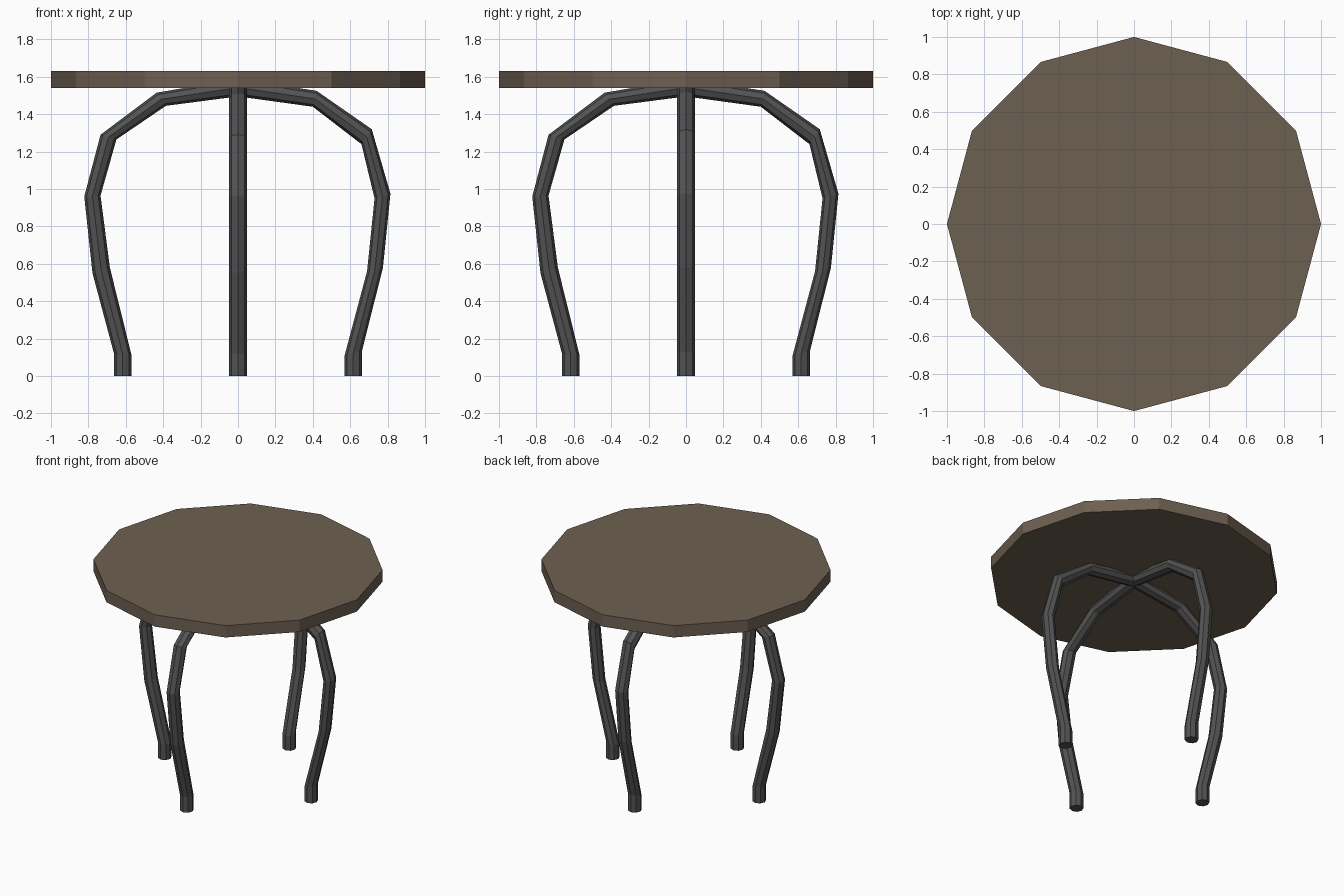
import bpy, bmesh, math
from mathutils import Vector, Matrix

cube = bpy.data.objects.get("Cube")
if cube:
    bpy.data.objects.remove(cube, do_unlink=True)


def make_material(name, rgb):
    mat = bpy.data.materials.new(name)
    mat.use_nodes = True
    mat.diffuse_color = (*rgb, 1)
    mat.node_tree.nodes["Principled BSDF"].inputs["Base Color"].default_value = (*rgb, 1)
    return mat


def add_object(name, bm, mat):
    bmesh.ops.recalc_face_normals(bm, faces=bm.faces)
    mesh = bpy.data.meshes.new(name)
    bm.to_mesh(mesh)
    bm.free()
    mesh.materials.append(mat)
    obj = bpy.data.objects.new(name, mesh)
    bpy.context.collection.objects.link(obj)
    return obj


wood = make_material("brown wood", (0.155, 0.117, 0.083))
metal = make_material("dark grey metal", (0.085, 0.085, 0.085))

# Twelve-sided seat slab
bm = bmesh.new()
bmesh.ops.create_cone(bm, cap_ends=True, segments=12, radius1=1, radius2=1, depth=0.09,
                      matrix=Matrix.Translation((0, 0, 1.585)) @ Matrix.Rotation(math.pi / 2, 4, "Z"))
add_object("seat", bm, wood)

# Each bend of the arched tube: outer point and inner point (x, z)
BENDS = [
    ((-0.663, 0), (-0.57, 0)), ((-0.663, 0.12), (-0.57, 0.115)),
    ((-0.778, 0.55), (-0.685, 0.58)), ((-0.822, 0.96), (-0.735, 0.965)),
    ((-0.735, 1.29), (-0.65, 1.265)), ((-0.435, 1.515), (-0.385, 1.445)),
    ((0, 1.59), (0, 1.495)),
    ((0.42, 1.525), (0.4, 1.44)), ((0.715, 1.32), (0.66, 1.24)),
    ((0.815, 0.975), (0.73, 0.95)), ((0.775, 0.58), (0.69, 0.56)),
    ((0.662, 0.13), (0.57, 0.11)), ((0.662, 0), (0.57, 0)),
]
SIDES, RADIUS = 8, 0.048


def leg_arch(name, turn):
    """Eight-sided tube lofted through the bends, making two opposite legs."""
    bm = bmesh.new()
    rings = []
    for outer, inner in BENDS:
        o, i = Vector((outer[0], 0, outer[1])), Vector((inner[0], 0, inner[1]))
        ring = []
        for k in range(SIDES):
            a = math.tau * k / SIDES
            p = (o + i) / 2 + (o - i) / 2 * math.cos(a) + Vector((0, RADIUS * math.sin(a), 0))
            ring.append(bm.verts.new(p))
        rings.append(ring)
    for r, s in zip(rings, rings[1:]):
        for k in range(SIDES):
            n = (k + 1) % SIDES
            bm.faces.new((r[k], r[n], s[n], s[k]))
    bm.faces.new(rings[0])
    bm.faces.new(rings[-1])
    bm.transform(Matrix.Rotation(turn, 4, "Z"))
    return add_object(name, bm, metal)


leg_arch("side_legs", 0)
leg_arch("front_back_legs", math.pi / 2)
